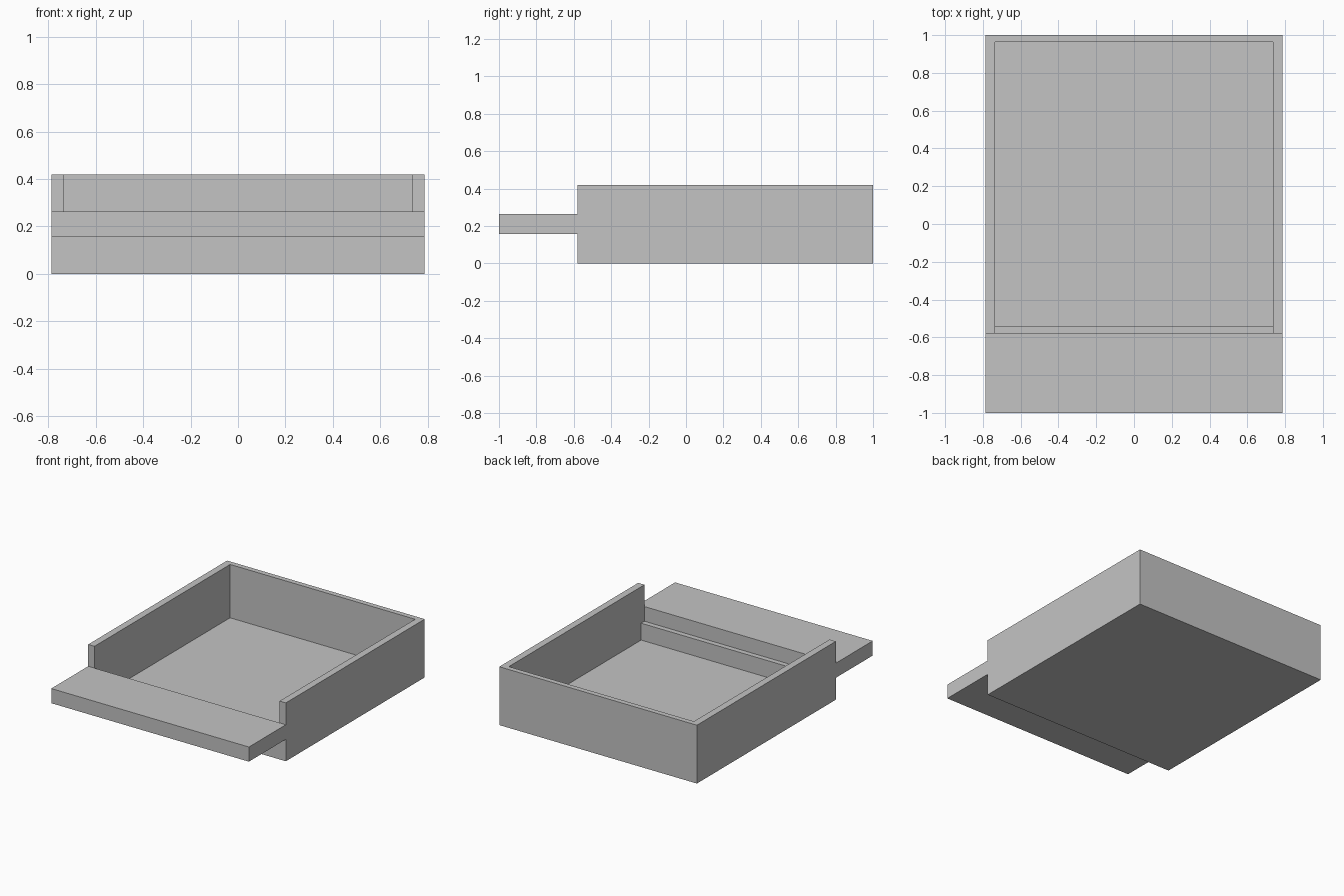
import bpy
import bmesh
from mathutils import Vector

if "Cube" in bpy.data.objects:
    bpy.data.objects.remove(bpy.data.objects["Cube"], do_unlink=True)

# Main sizes
HALF_W = 0.787
FRONT, BACK = -0.58, 1.0
HEIGHT = 0.42
SIDE_WALL, END_WALL, FLOOR = 0.05, 0.0375, 0.036
SHELF_LOW, SHELF_TOP = 0.1575, 0.263
CLEAR = 0.1

grey = bpy.data.materials.new("plain_grey")
grey.use_nodes = True
colour = (0.55, 0.55, 0.55, 1)
grey.diffuse_color = colour
grey.node_tree.nodes["Principled BSDF"].inputs["Base Color"].default_value = colour


def box(name, low, high):
    """Flat-shaded box between two opposite corners."""
    low, high = Vector(low), Vector(high)
    bm = bmesh.new()
    bmesh.ops.create_cube(bm, size=1)
    bmesh.ops.scale(bm, vec=high - low, verts=bm.verts)
    bmesh.ops.translate(bm, vec=(low + high) / 2, verts=bm.verts)
    mesh = bpy.data.meshes.new(name)
    bm.to_mesh(mesh)
    bm.free()
    mesh.materials.append(grey)
    obj = bpy.data.objects.new(name, mesh)
    bpy.context.collection.objects.link(obj)
    return obj


def cut(target, cutter):
    """Subtract the cutter from the target, then discard it."""
    cutter.hide_render = True
    mod = target.modifiers.new("cut", 'BOOLEAN')
    mod.operation = 'DIFFERENCE'
    mod.solver = 'EXACT'
    mod.object = cutter
    bpy.context.view_layer.objects.active = target
    bpy.ops.object.modifier_apply(modifier=mod.name)
    bpy.data.objects.remove(cutter, do_unlink=True)


# Open tray with a floor and tall side and back walls
inner = HALF_W - SIDE_WALL
tray = box("tray", (-HALF_W, FRONT, 0), (HALF_W, BACK, HEIGHT))
cut(tray, box("cavity_cutter", (-inner, FRONT + END_WALL, FLOOR),
              (inner, BACK - END_WALL, HEIGHT + CLEAR)))

# Front wall lowered to the underside of the shelf
cut(tray, box("front_opening_cutter", (-inner, FRONT - CLEAR, SHELF_LOW),
              (inner, FRONT + 2 * END_WALL, HEIGHT + CLEAR)))

# Shelf projecting from the front
box("front_shelf", (-HALF_W, -1, SHELF_LOW), (HALF_W, FRONT, SHELF_TOP))
